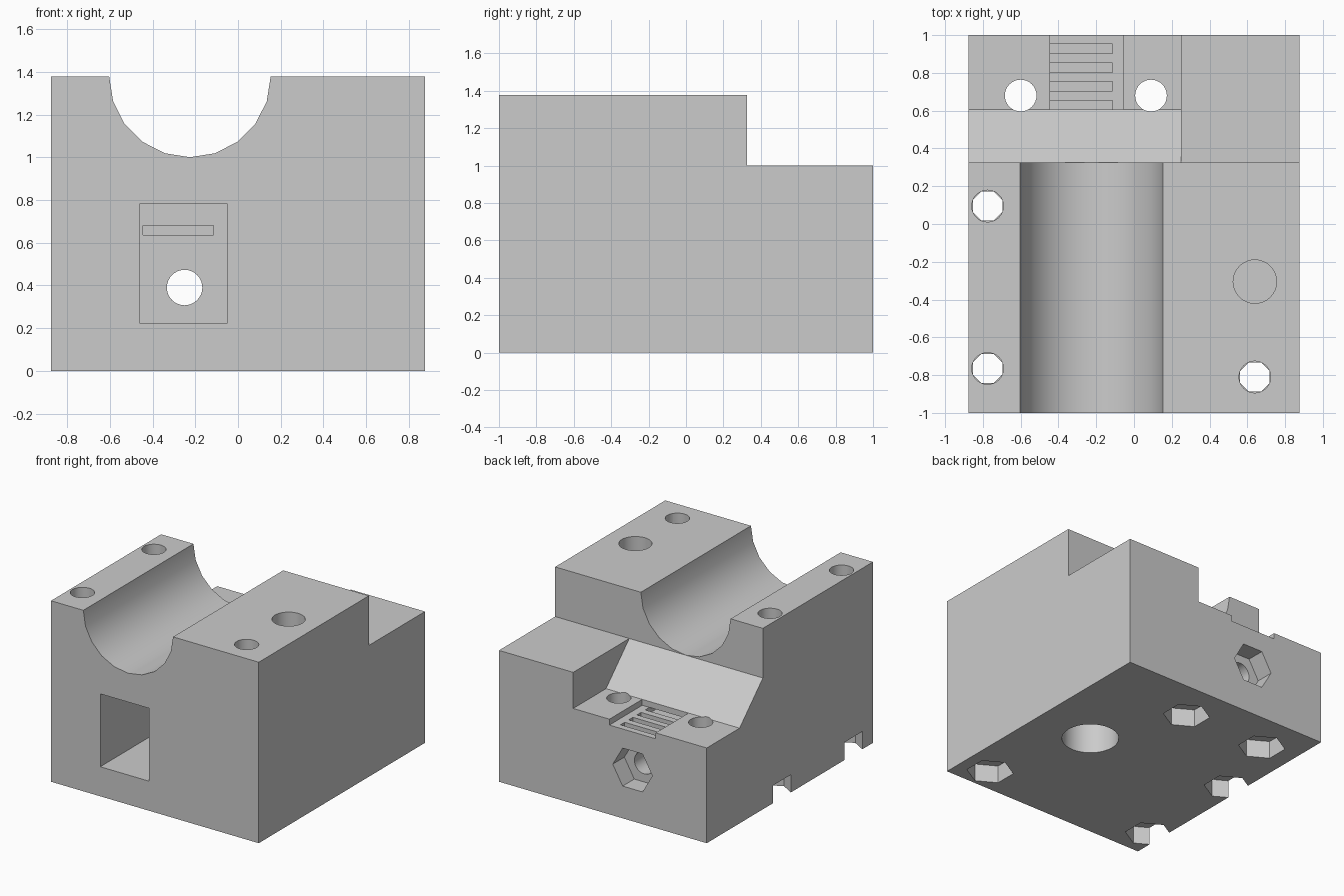
import bpy, bmesh, math

if "Cube" in bpy.data.objects:
    bpy.data.objects.remove(bpy.data.objects["Cube"], do_unlink=True)

grey = bpy.data.materials.new("plain grey")
grey.use_nodes = True
COLOUR = (0.6, 0.6, 0.6, 1)
grey.diffuse_color = COLOUR
grey.node_tree.nodes["Principled BSDF"].inputs["Base Color"].default_value = COLOUR


def prism(name, pts, axis, a, b):
    """Extrude a 2D outline along an axis from a to b."""
    place = {"x": lambda u, v, w: (w, u, v),
             "y": lambda u, v, w: (u, w, v),
             "z": lambda u, v, w: (u, v, w)}[axis]
    bm = bmesh.new()
    low = [bm.verts.new(place(u, v, a)) for u, v in pts]
    high = [bm.verts.new(place(u, v, b)) for u, v in pts]
    bm.faces.new(low)
    bm.faces.new(high)
    for i in range(len(pts)):
        j = (i + 1) % len(pts)
        bm.faces.new((low[i], low[j], high[j], high[i]))
    bmesh.ops.recalc_face_normals(bm, faces=bm.faces)
    mesh = bpy.data.meshes.new(name)
    bm.to_mesh(mesh)
    bm.free()
    mesh.materials.append(grey)
    ob = bpy.data.objects.new(name, mesh)
    bpy.context.collection.objects.link(ob)
    return ob


def ngon(u, v, r, n=32, turn=0.0):
    return [(u + r * math.cos(turn + math.tau * i / n),
             v + r * math.sin(turn + math.tau * i / n)) for i in range(n)]


def rect(u0, u1, v0, v1):
    return [(u0, v0), (u1, v0), (u1, v1), (u0, v1)]


def cut(name, pts, axis, a, b):
    """Subtract a prism from the body."""
    tool = prism(name, pts, axis, a, b)
    tool.hide_render = True
    mod = body.modifiers.new(name, "BOOLEAN")
    mod.operation = "DIFFERENCE"
    mod.solver = "EXACT"
    mod.object = tool
    bpy.ops.object.modifier_apply(modifier=mod.name)
    bpy.data.objects.remove(tool, do_unlink=True)


# Stepped block
TOP, STEP, SHELF, BELT = 1.378, 1.0, 0.725, 0.68
body = prism("carriage_block",
             [(-1, 0), (1, 0), (1, STEP), (0.325, STEP), (0.325, TOP), (-1, TOP)],
             "x", -0.875, 0.875)
bpy.context.view_layer.objects.active = body
body.select_set(True)

# Half-round bearing groove
cut("groove", ngon(-0.225, TOP, TOP - STEP, 20), "y", -1.1, 0.5)

# Rear shelf with sloped front wall
cut("shelf", [(0.325, STEP), (0.605, SHELF), (1.1, SHELF), (1.1, 1.1), (0.45, 1.1)],
    "x", -1, 0.25)

# Belt recess with tooth slots
cut("belt_recess", rect(-0.445, -0.055, 0.605, 1.1), "z", BELT, 0.9)
for y in (0.705, 0.803, 0.902):
    cut("tooth_slot", rect(-0.445, -0.115, y, y + 0.05), "z", 0.635, 0.7)

# Front pocket and belt passage
cut("pocket", rect(-0.46, -0.05, 0.225, 0.78), "y", -1.1, 0.4)
cut("belt_passage", rect(-0.445, -0.115, 0.635, BELT), "y", 0.3, 0.655)

# Tensioner screw hole with rear nut trap
cut("tension_hole", ngon(-0.25, 0.39, 0.083), "y", 0.3, 1.1)
cut("tension_nut", ngon(-0.25, 0.39, 0.167, 6), "y", 0.86, 1.1)

# Vertical screw holes with nut traps underneath
for x, y, narrow in ((-0.6, 0.68, False), (0.09, 0.68, False), (-0.775, 0.095, True),
                     (-0.775, -0.765, True), (0.64, -0.81, True)):
    cut("nut_trap", ngon(x, y, 0.165, 6, math.pi / 2), "z", -0.1, 0.135)
    if narrow:
        cut("narrow_neck", ngon(x, y, 0.084, 8, math.pi / 8), "z", 0.1, 0.2)
    cut("screw_hole", ngon(x, y, 0.084), "z", 0.2 if narrow else 0.1, 1.5)

# Blind bores above and below
cut("top_bore", ngon(0.64, -0.305, 0.115), "z", 0.6, 1.5)
cut("bottom_bore", ngon(0.4, 0.0, 0.2), "z", -0.1, 0.9)

bpy.ops.object.shade_smooth_by_angle(angle=math.radians(30))
